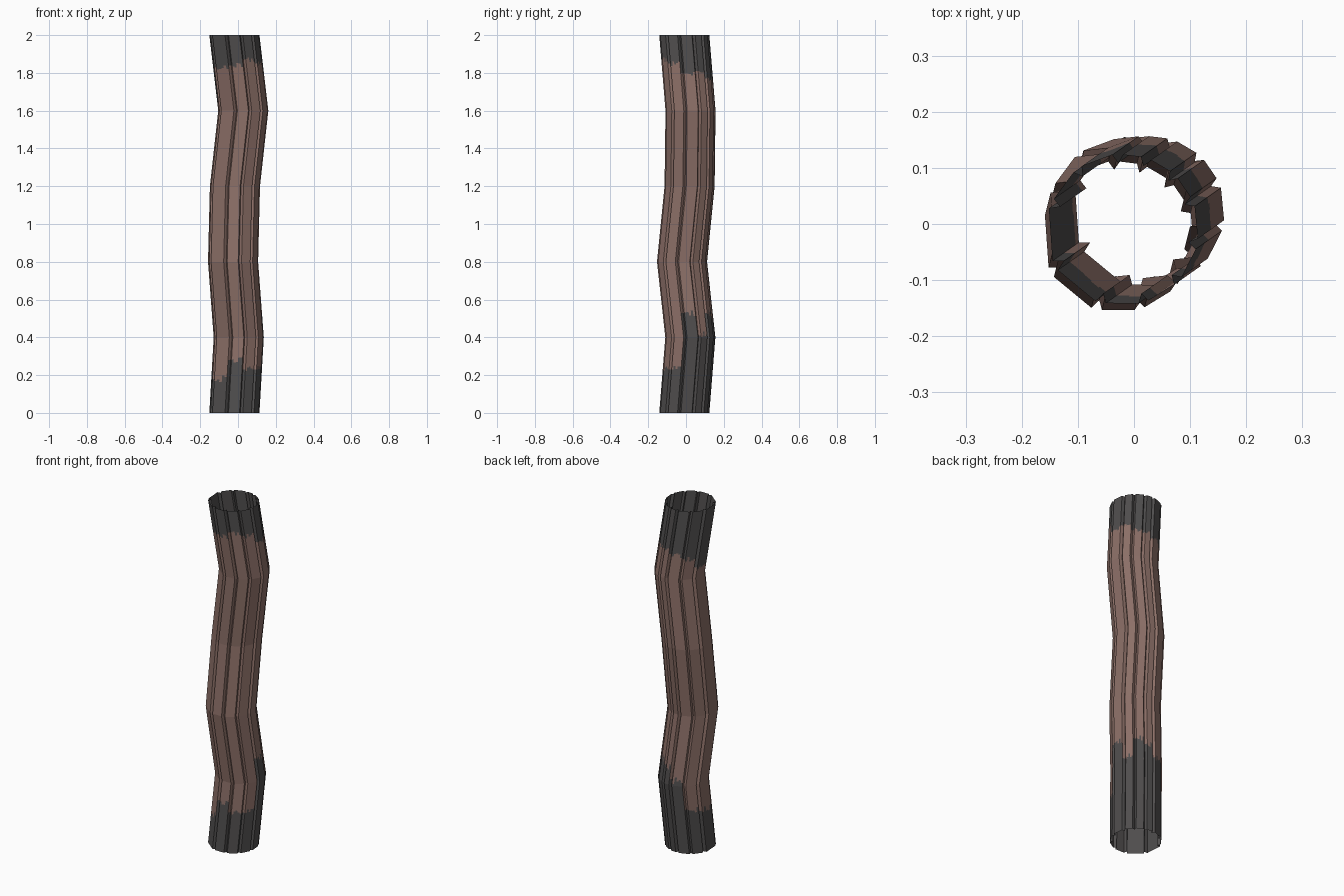
import bpy, bmesh, math, random

if "Cube" in bpy.data.objects:
    bpy.data.objects.remove(bpy.data.objects["Cube"])
random.seed(4)


def material(name, rgb):
    m = bpy.data.materials.new(name)
    m.diffuse_color = (*rgb, 1)
    m.use_nodes = True
    m.node_tree.nodes["Principled BSDF"].inputs["Base Color"].default_value = m.diffuse_color
    return m


# Trunk bends: (z, centre x, centre y) of each horizontal ring
RINGS = [(0, -.02, -.01), (.4, .003, .022), (.8, -.027, -.022),
         (1.2, -.017, .018), (1.6, .027, .023), (2, -.02, -.01)]
# Bark plates: (start angle, lower charred height, upper charred height)
PLATES = [(-152, .18, 1.83), (-107, .28, 1.84), (-74, .23, 1.87),
          (-43, .23, 1.85), (-11, .53, 1.80), (22, .41, 1.81),
          (47, .53, 1.77), (72, .50, 1.76), (94, .43, 1.74),
          (127, .26, 1.72), (160, .24, 1.66)]
GROOVE_R, GROOVE_HALF = .119, 4


def polar(r, deg):
    a = math.radians(deg)
    return r * math.cos(a), r * math.sin(a)


def centre(z):
    for (z0, x0, y0), (z1, x1, y1) in zip(RINGS, RINGS[1:]):
        if z <= z1:
            t = (z - z0) / (z1 - z0)
            return x0 + t * (x1 - x0), y0 + t * (y1 - y0)


# Cross-section as vertical strips: (start point, end point, low, high)
strips = []
ends = []
for i, (a, low, high) in enumerate(PLATES):
    b = PLATES[(i + 1) % len(PLATES)][0]
    if b < a:
        b += 360
    a0, b0 = a + GROOVE_HALF, b - GROOVE_HALF
    r = .133 / math.cos(math.radians((b0 - a0) / 2 * .7))
    ends.append((polar(r, a0), polar(r, b0)))
for i, (a, low, high) in enumerate(PLATES):
    p, q = ends[i]
    g = polar(GROOVE_R, a)
    strips += [(ends[i - 1][1], g, low, high), (g, p, low, high)]   # groove
    n = 5                                                          # flat plate
    for k in range(n):
        s, e = [tuple(u + (v - u) * t for u, v in zip(p, q))
                for t in (k / n, (k + 1) / n)]
        strips.append((s, e, low + random.uniform(-.02, .02),
                       high + random.uniform(-.015, .015)))

# Hollow trunk, split at the charred ends
bm = bmesh.new()
for s, e, low, high in strips:
    zs = sorted({r[0] for r in RINGS} | {low, high})
    rows = []
    for z in zs:
        cx, cy = centre(z)
        rows.append([bm.verts.new((p[0] + cx, p[1] + cy, z)) for p in (s, e)])
    for j in range(len(zs) - 1):
        f = bm.faces.new((rows[j][0], rows[j][1], rows[j + 1][1], rows[j + 1][0]))
        mid = (zs[j] + zs[j + 1]) / 2
        f.material_index = 0 if low < mid < high else 1
bmesh.ops.remove_doubles(bm, verts=bm.verts, dist=1e-5)
mesh = bpy.data.meshes.new("hollow_trunk")
bm.to_mesh(mesh)
bm.free()
mesh.materials.append(material("bark brown", (.266, .162, .138)))
mesh.materials.append(material("charred grey", (.08, .076, .076)))
bpy.context.collection.objects.link(bpy.data.objects.new("hollow_trunk", mesh))
